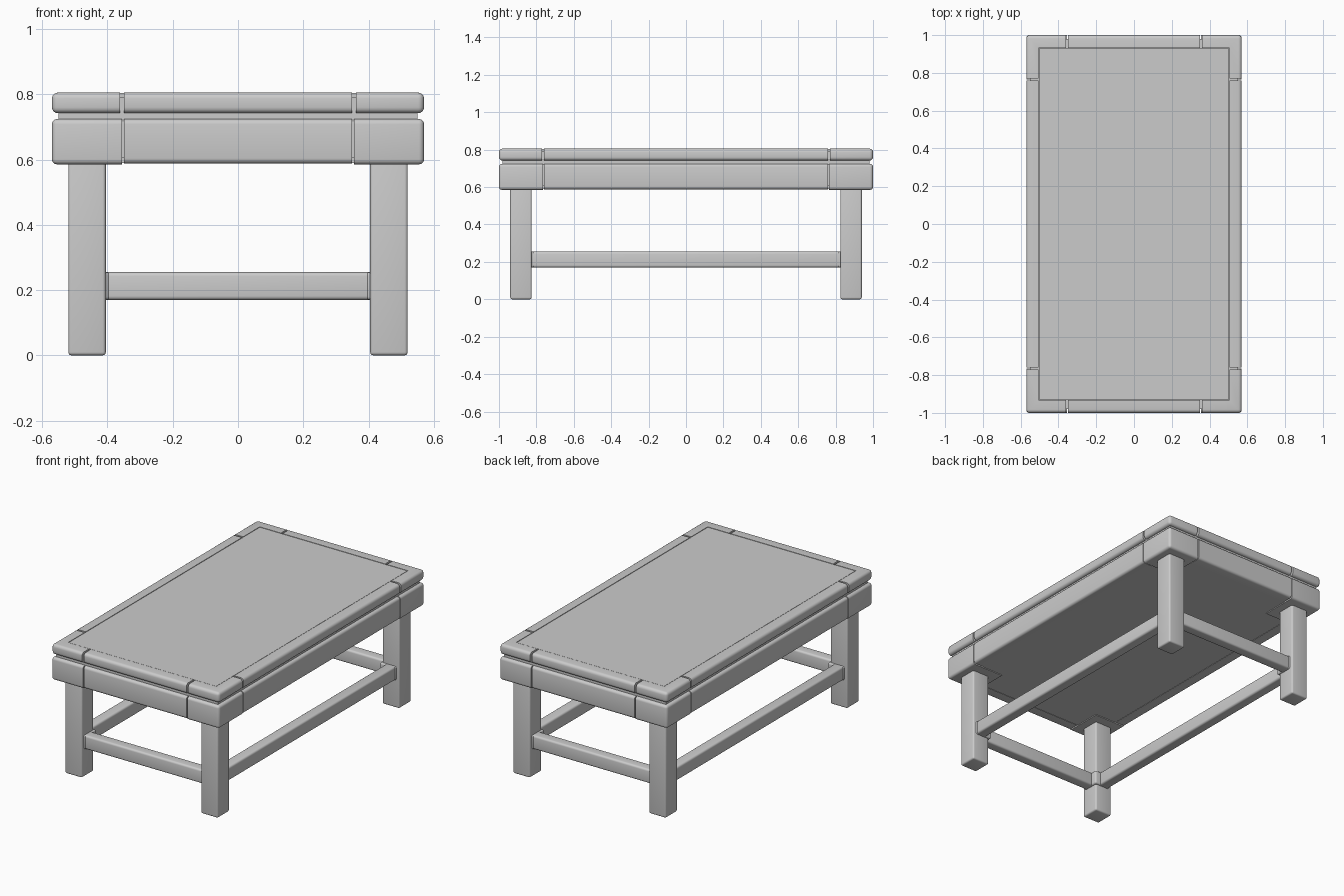
import bpy, bmesh, math

if "Cube" in bpy.data.objects:
    bpy.data.objects.remove(bpy.data.objects["Cube"])

HX, HY = 0.57, 1.0        # half size of the top
SX, SY = 0.355, 0.765     # seam positions
PX, PY = 0.505, 0.932     # inset panel half size
G = 0.006                 # half seam gap


def prism(name, pts, z0, z1, mirror=(False, False), r=0.0, outer=False):
    """Extrude an outline; round all edges, or only those on the table's outer rim."""
    bm = bmesh.new()
    face = bm.faces.new([bm.verts.new((x, y, z0)) for x, y in pts])
    ext = bmesh.ops.extrude_face_region(bm, geom=[face])
    for v in ext["geom"]:
        if isinstance(v, bmesh.types.BMVert):
            v.co.z = z1
    bmesh.ops.recalc_face_normals(bm, faces=bm.faces[:])
    if r:
        edges = bm.edges[:]
        if outer:
            def on_rim(e):
                a, b = e.verts[0].co, e.verts[1].co
                fx = min(a.x, b.x) > HX - 0.001
                fy = min(a.y, b.y) > HY - 0.001
                vertical = abs(a.z - b.z) > 0.001
                return (fx and fy) if vertical else (fx or fy)
            edges = [e for e in edges if on_rim(e)]
        bmesh.ops.bevel(bm, geom=edges, offset=r, segments=4, profile=0.5,
                        affect='EDGES', clamp_overlap=True)
    me = bpy.data.meshes.new(name)
    bm.to_mesh(me)
    bm.free()
    ob = bpy.data.objects.new(name, me)
    bpy.context.collection.objects.link(ob)
    if any(mirror):
        m = ob.modifiers.new("Mirror", 'MIRROR')
        m.use_axis = (mirror[0], mirror[1], False)
        m.use_mirror_merge = False
    return ob


def rect(x0, x1, y0, y1):
    return [(x0, y0), (x1, y0), (x1, y1), (x0, y1)]


BOTH, MX, MY = (True, True), (True, False), (False, True)

# Core visible in the groove and seams, and the flat panels
prism("core", rect(-0.55, 0.55, -0.98, 0.98), 0.605, 0.79)
prism("top_panel", rect(-PX + 0.003, PX - 0.003, -PY + 0.003, PY - 0.003), 0.75, 0.804)
prism("underside_panel", rect(-0.50, 0.50, -0.93, 0.93), 0.590, 0.65)

# Upper frame: L-shaped corners and straight edge strips
x0, y0 = SX + G, SY + G
ell = [(x0, PY), (PX, PY), (PX, y0), (HX, y0), (HX, HY), (x0, HY)]
prism("top_corner", ell, 0.742, 0.805, BOTH, 0.018, True)
prism("top_side_strip", rect(PX, HX, -SY + G, SY - G), 0.742, 0.805, MX, 0.018, True)
prism("top_end_strip", rect(-SX + G, SX - G, PY, HY), 0.742, 0.805, MY, 0.018, True)

# Lower apron: square corner blocks and straight rails
prism("apron_corner", rect(SX, HX, SY, HY), 0.585, 0.724, BOTH, 0.016, True)
prism("apron_side_rail", rect(0.50, HX, -SY + G, SY - G), 0.588, 0.724, MX, 0.016, True)
prism("apron_end_rail", rect(-SX + G, SX - G, 0.93, HY), 0.588, 0.724, MY, 0.016, True)

# Legs, with the slightly proud collar at the stretcher joint
prism("leg", rect(0.405, 0.52, 0.825, 0.94), 0.0, 0.60, BOTH, 0.010)
prism("stretcher_collar", rect(0.394, 0.50, 0.814, 0.92), 0.17, 0.255, BOTH, 0.010)

# Stretchers between the legs
prism("side_stretcher", rect(0.43, 0.497, -0.86, 0.86), 0.17, 0.255, MX, 0.012)
prism("end_stretcher", rect(-0.44, 0.44, 0.85, 0.917), 0.17, 0.255, MY, 0.012)

# Smooth rounded edges, keep corners crisp
bpy.ops.object.select_all(action='SELECT')
bpy.context.view_layer.objects.active = bpy.data.objects["leg"]
bpy.ops.object.shade_smooth_by_angle(angle=math.radians(35))
